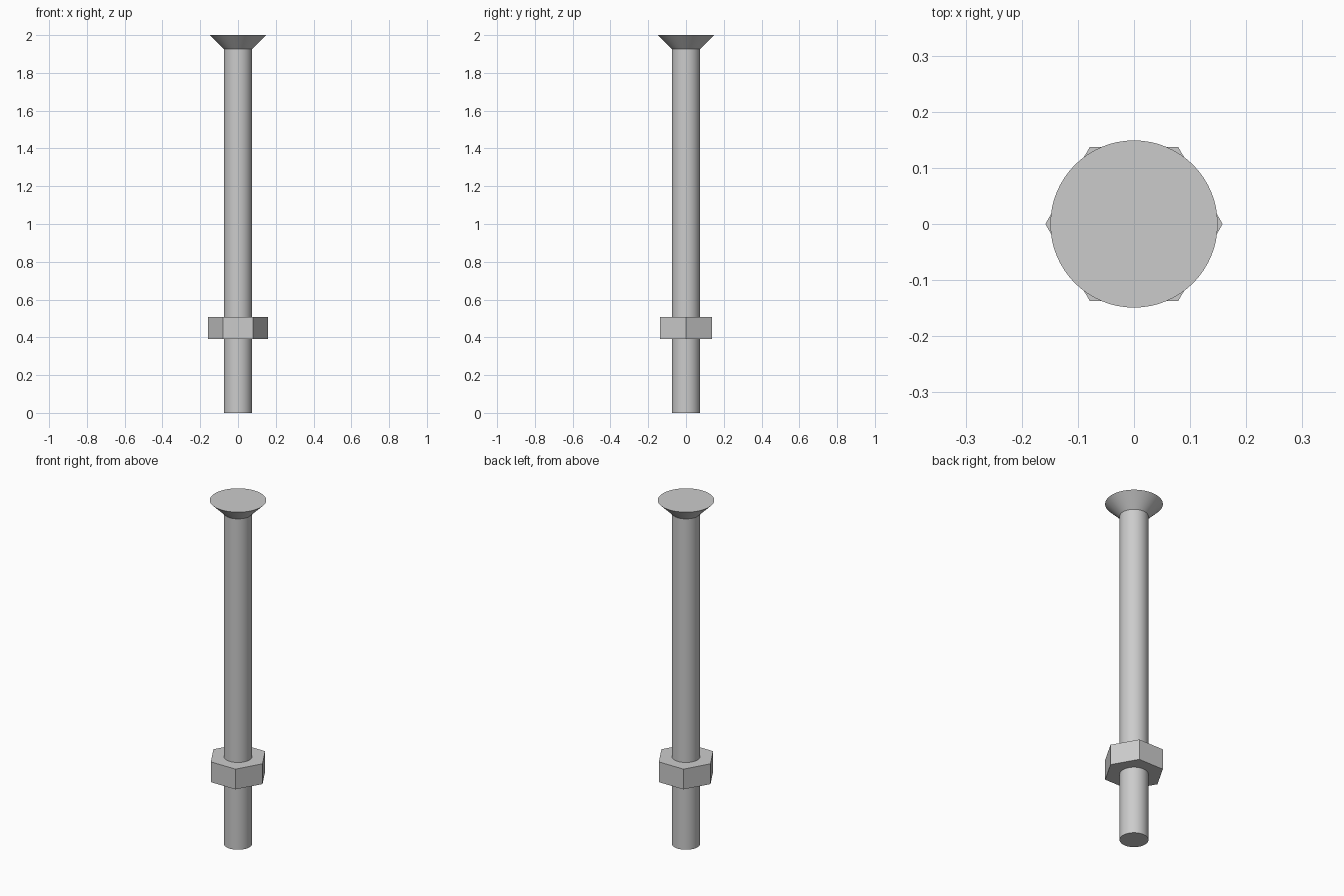
import bpy
import math

cube = bpy.data.objects.get("Cube")
if cube:
    bpy.data.objects.remove(cube, do_unlink=True)

SHAFT_R, HEAD_R, NUT_R = 0.0745, 0.149, 0.158
TOP, HEAD_BASE = 2.0, 1.926
NUT_LOW, NUT_HIGH = 0.39, 0.508

steel = bpy.data.materials.new("plain steel grey")
steel.use_nodes = True
colour = (0.6, 0.6, 0.6, 1)
steel.diffuse_color = colour
steel.node_tree.nodes["Principled BSDF"].inputs["Base Color"].default_value = colour


def lathe(name, profile, sides, smooth=True, closed=False, turn=0.0):
    """Revolve (radius, height) points around z; open profiles get end caps."""
    verts = [(r * math.cos(turn + math.tau * i / sides),
              r * math.sin(turn + math.tau * i / sides), z)
             for r, z in profile for i in range(sides)]
    faces = []
    for k in range(len(profile) - 1):
        for i in range(sides):
            j = (i + 1) % sides
            a, b = k * sides, (k + 1) * sides
            faces.append((a + i, a + j, b + j, b + i))
    last = (len(profile) - 1) * sides
    faces.append(tuple(reversed(range(sides))))
    faces.append(tuple(range(last, last + sides)))
    mesh = bpy.data.meshes.new(name)
    mesh.from_pydata(verts, [], faces)
    mesh.materials.append(steel)
    obj = bpy.data.objects.new(name, mesh)
    bpy.context.collection.objects.link(obj)
    if smooth:
        bpy.ops.object.select_all(action="DESELECT")
        obj.select_set(True)
        bpy.context.view_layer.objects.active = obj
        bpy.ops.object.shade_smooth_by_angle(angle=math.radians(30))
    return obj


# Shaft and countersunk head in one turned piece
lathe("bolt", [(SHAFT_R, 0), (SHAFT_R, HEAD_BASE), (HEAD_R, TOP)], 64)

# Hexagonal nut with corners pointing left and right
lathe("hex_nut", [(NUT_R, NUT_LOW), (NUT_R, NUT_HIGH)], 6, smooth=False)
